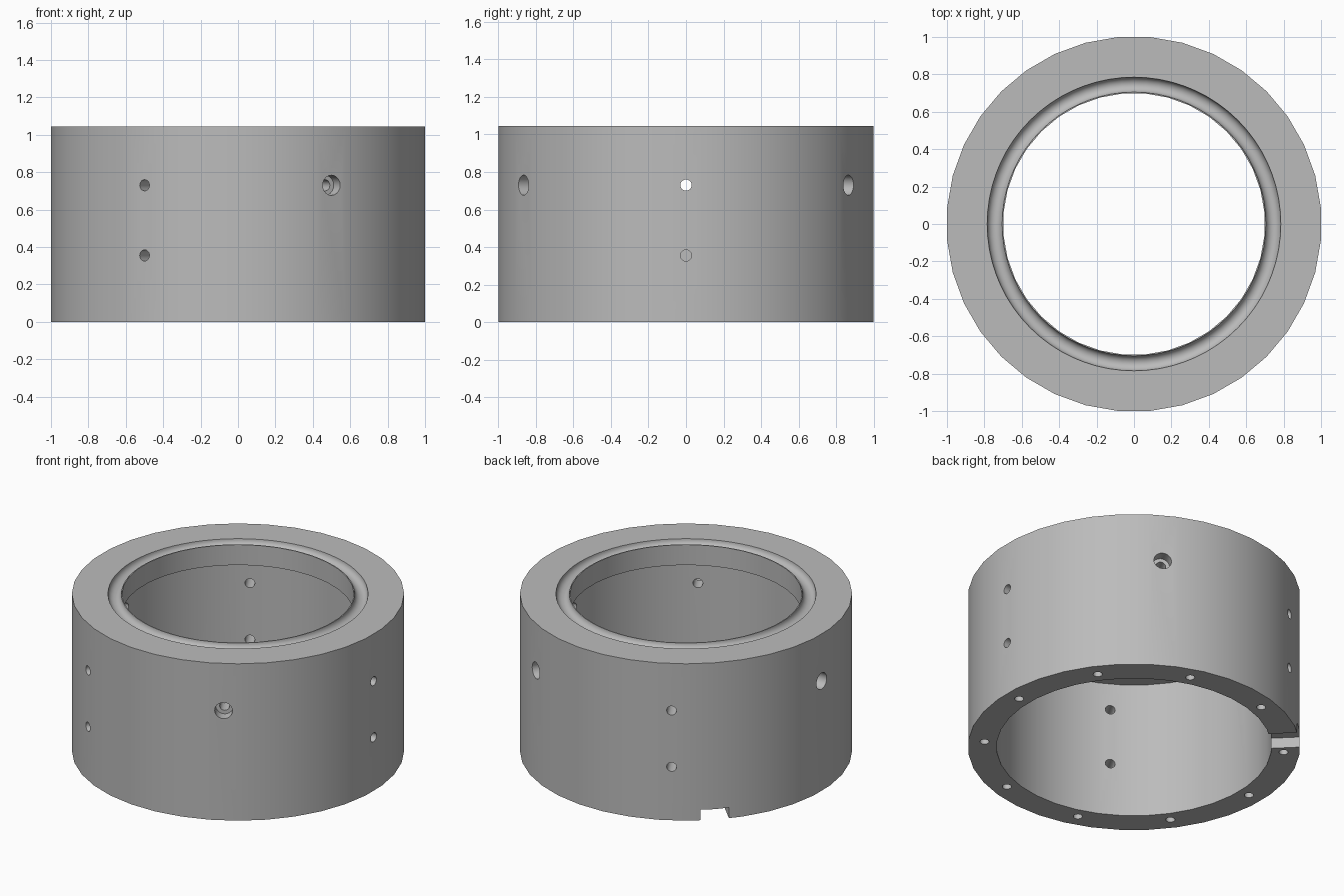
import bpy
import bmesh
from math import radians, pi, cos, sin
from mathutils import Matrix, Vector

old = bpy.data.objects.get("Cube")
if old:
    bpy.data.objects.remove(old, do_unlink=True)

HEIGHT = 1.045
OUTER, BORE, MOUTH = 1.003, 0.83, 0.70
SEGMENTS = 36

steel = bpy.data.materials.new("grey_metal")
steel.use_nodes = True
color = (0.5, 0.5, 0.5, 1)
steel.diffuse_color = color
steel.node_tree.nodes["Principled BSDF"].inputs["Base Color"].default_value = color


def add_object(name, bm):
    bmesh.ops.recalc_face_normals(bm, faces=bm.faces)
    mesh = bpy.data.meshes.new(name)
    bm.to_mesh(mesh)
    bm.free()
    obj = bpy.data.objects.new(name, mesh)
    bpy.context.collection.objects.link(obj)
    mesh.materials.append(steel)
    return obj


def lathe(name, profile, segments, start=0):
    """Revolve a closed (radius, height) profile around z."""
    bm = bmesh.new()
    rings = []
    for i in range(segments):
        a = start + 2 * pi * i / segments
        rings.append([bm.verts.new((r * cos(a), r * sin(a), z)) for r, z in profile])
    n = len(profile)
    for i, ring in enumerate(rings):
        after = rings[(i + 1) % segments]
        for j in range(n):
            k = (j + 1) % n
            bm.faces.new((ring[j], after[j], after[k], ring[k]))
    return add_object(name, bm)


def cut(cutter):
    """Subtract the cutter from the body and discard it."""
    cutter.hide_render = True
    mod = body.modifiers.new("cut", 'BOOLEAN')
    mod.operation = 'DIFFERENCE'
    mod.solver = 'EXACT'
    mod.object = cutter
    bpy.context.view_layer.objects.active = body
    bpy.ops.object.modifier_apply(modifier=mod.name)
    bpy.data.objects.remove(cutter, do_unlink=True)


def drill(radius, start, end):
    """Drill a round hole between two points."""
    axis = end - start
    turn = axis.to_track_quat('Z', 'Y').to_matrix().to_4x4()
    bm = bmesh.new()
    bmesh.ops.create_cone(bm, cap_ends=True, segments=20, radius1=radius,
                          radius2=radius, depth=axis.length,
                          matrix=Matrix.Translation((start + end) / 2) @ turn)
    cut(add_object("drill_cutter", bm))


def polar(radius, degrees, z):
    a = radians(degrees)
    return Vector((radius * cos(a), radius * sin(a), z))


# Collar body with a narrower mouth at the top
body = lathe("collar_body", [(OUTER, 0), (OUTER, HEIGHT), (MOUTH, HEIGHT),
                             (MOUTH, 0.91), (BORE, 0.91), (BORE, 0)],
             SEGMENTS, pi / SEGMENTS)

# Half-round seal groove in the top face
cut(lathe("groove_cutter", [(0.745 + 0.04 * cos(2 * pi * i / 24),
                             HEIGHT + 0.04 * sin(2 * pi * i / 24)) for i in range(24)], 72))

# Radial holes: plain pairs alternate with counterbored single holes
for angle in (0, 120, 240):
    for z in (0.355, 0.73):
        drill(0.03, polar(0.75, angle, z), polar(1.1, angle, z))
    far = angle + 60
    drill(0.03, polar(0.75, far, 0.73), polar(1.1, far, 0.73))
    drill(0.054, polar(0.93, far, 0.73), polar(1.1, far, 0.73))

# Blind holes around the bottom face
for i in range(10):
    drill(0.028, polar(0.905, 36 * i, -0.1), polar(0.905, 36 * i, 0.15))

# Locating slot across the bottom rim
bm = bmesh.new()
bmesh.ops.create_cube(bm, size=1, matrix=Matrix.Rotation(radians(135), 4, 'Z')
                      @ Matrix.Translation((0.92, 0, 0))
                      @ Matrix.Diagonal((0.4, 0.175, 0.14, 1)))
cut(add_object("slot_cutter", bm))

# Smooth curved walls, crisp edges
bpy.ops.object.select_all(action='DESELECT')
body.select_set(True)
bpy.context.view_layer.objects.active = body
bpy.ops.object.shade_smooth_by_angle(angle=radians(30))
